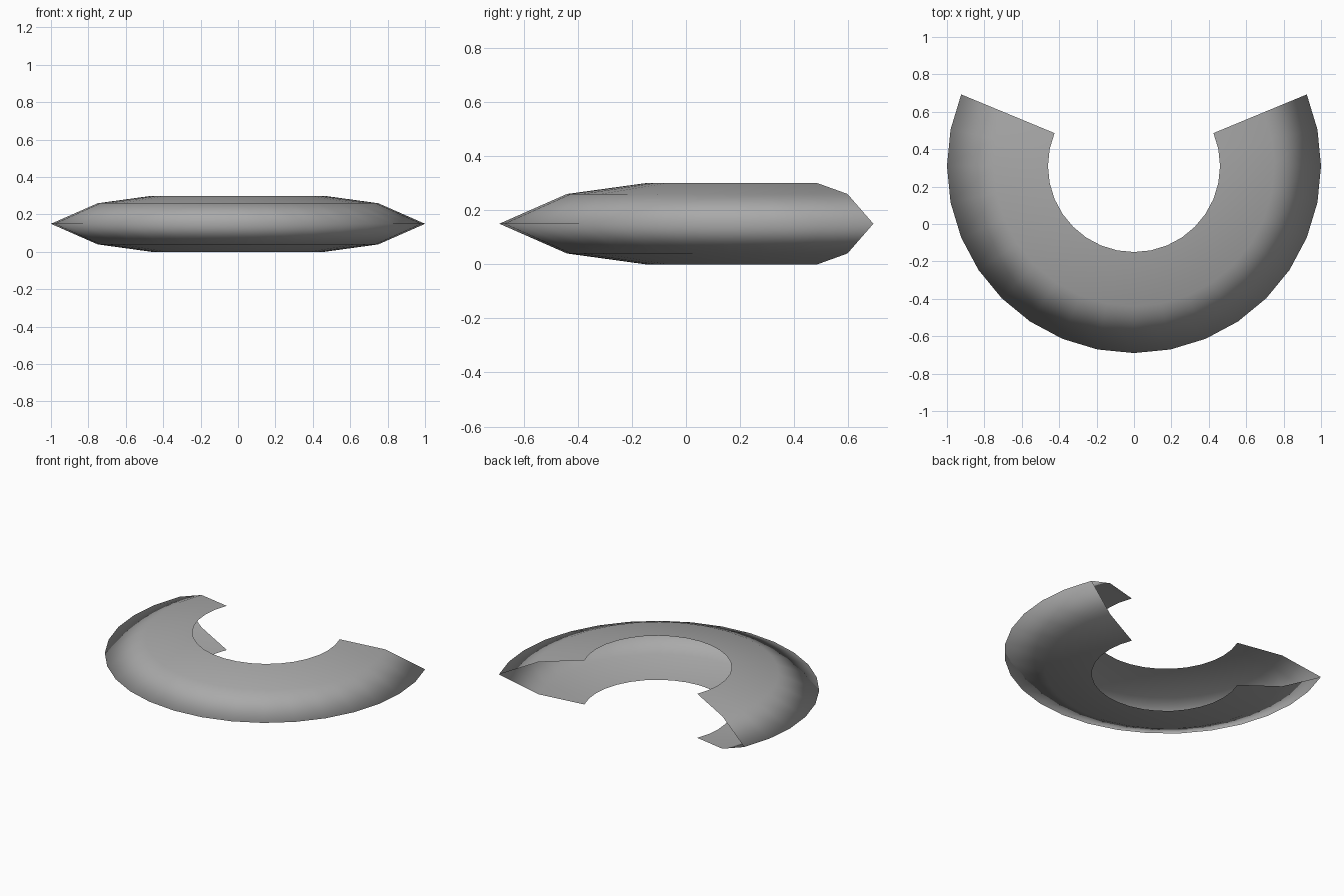
import bpy, bmesh, math
from mathutils import Vector, Matrix

cube = bpy.data.objects.get("Cube")
if cube:
    bpy.data.objects.remove(cube, do_unlink=True)

CENTRE = Vector((0, 0.31, 0))
START, SWEEP, STEPS = math.radians(157.5), math.radians(225), 20

# Wedge-shaped cross-section (radius, height), open on the inner side
profile = [(0.46, 0.30), (0.75, 0.26), (1.0, 0.15), (0.75, 0.04), (0.46, 0.0)]

# Sweep the section round the arc, leaving the ends open
bm = bmesh.new()
turn = Matrix.Rotation(START, 4, "Z")
verts = [bm.verts.new(CENTRE + turn @ Vector((r, 0, z))) for r, z in profile]
edges = [bm.edges.new(pair) for pair in zip(verts, verts[1:])]
bmesh.ops.spin(bm, geom=verts + edges, cent=CENTRE, axis=(0, 0, 1),
               angle=SWEEP, steps=STEPS, use_duplicate=False)

# Face the shell outwards and smooth it
bm.normal_update()
for face in bm.faces:
    if face.normal.z * (face.calc_center_median().z - 0.15) < 0:
        face.normal_flip()
    face.smooth = True

mesh = bpy.data.meshes.new("curved_shell")
bm.to_mesh(mesh)
bm.free()
shell = bpy.data.objects.new("curved_shell", mesh)
bpy.context.collection.objects.link(shell)

# Plain grey material
grey = bpy.data.materials.new("plain_grey")
grey.use_nodes = True
colour = (0.4, 0.4, 0.4, 1)
grey.diffuse_color = colour
grey.node_tree.nodes["Principled BSDF"].inputs["Base Color"].default_value = colour
mesh.materials.append(grey)
